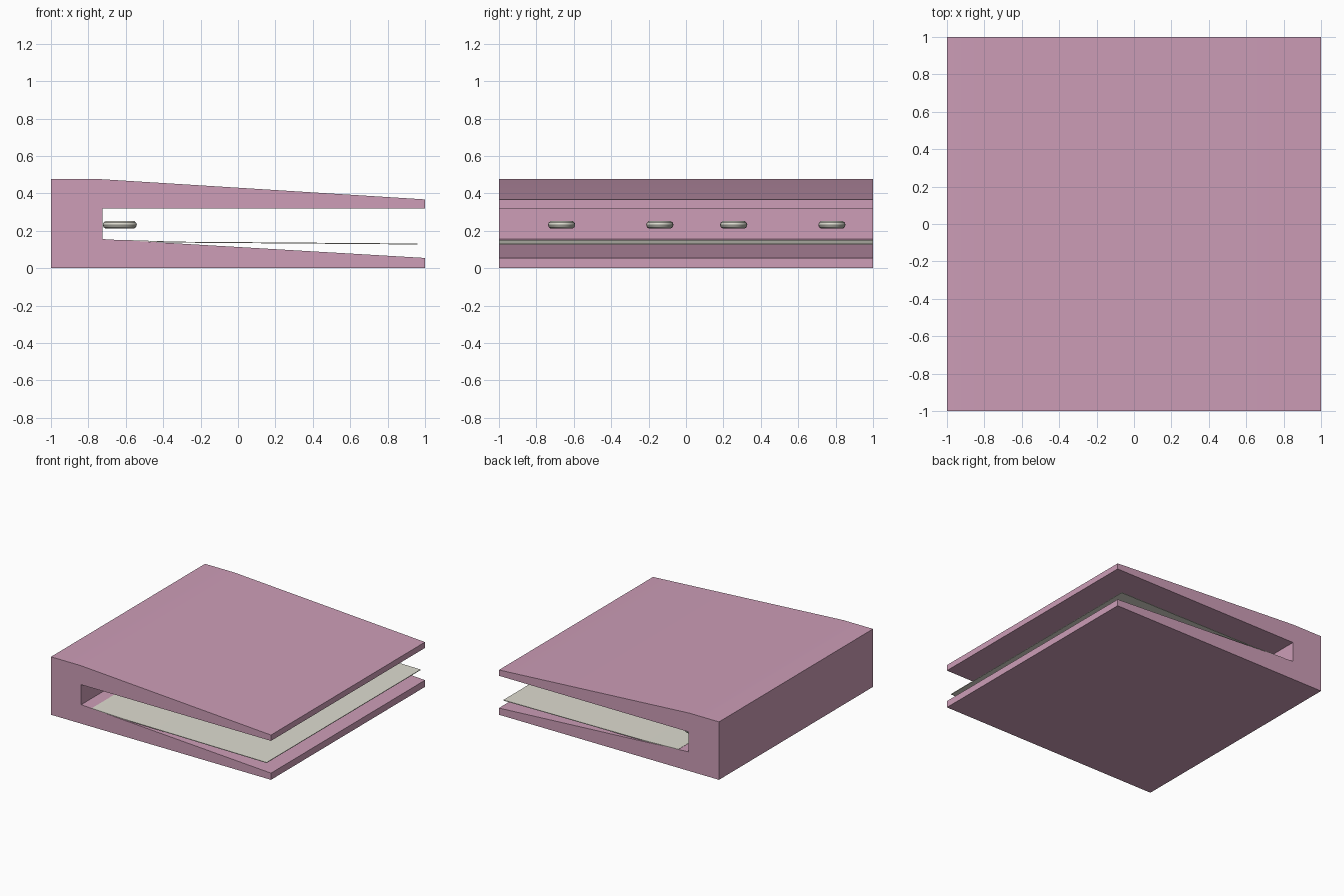
import bpy, bmesh, math

cube = bpy.data.objects.get("Cube")
if cube:
    bpy.data.objects.remove(cube, do_unlink=True)


def material(name, color):
    mat = bpy.data.materials.new(name)
    mat.use_nodes = True
    mat.diffuse_color = color
    bsdf = mat.node_tree.nodes["Principled BSDF"]
    bsdf.inputs["Base Color"].default_value = color
    return mat


def finish(name, bm, mat):
    bmesh.ops.recalc_face_normals(bm, faces=bm.faces)
    mesh = bpy.data.meshes.new(name)
    bm.to_mesh(mesh)
    bm.free()
    mesh.materials.append(mat)
    obj = bpy.data.objects.new(name, mesh)
    bpy.context.collection.objects.link(obj)
    bpy.ops.object.select_all(action="DESELECT")
    obj.select_set(True)
    bpy.context.view_layer.objects.active = obj
    bpy.ops.object.shade_smooth_by_angle(angle=math.radians(30))
    return obj


def extrude_profile(name, points, mat, half_width=1.0):
    """Sweep an x-z outline along y."""
    bm = bmesh.new()
    face = bm.faces.new([bm.verts.new((x, -half_width, z)) for x, z in points])
    swept = bmesh.ops.extrude_face_region(bm, geom=[face])["geom"]
    verts = [v for v in swept if isinstance(v, bmesh.types.BMVert)]
    bmesh.ops.translate(bm, vec=(0, 2 * half_width, 0), verts=verts)
    return finish(name, bm, mat)


def ring(name, center, rx, ry, tube, mat, around=24, sides=10):
    """Flat-lying oval link with a round section."""
    bm = bmesh.new()
    loops = []
    for i in range(around):
        a = math.tau * i / around
        loop = []
        for j in range(sides):
            b = math.tau * j / sides
            out = tube * math.cos(b)
            loop.append(bm.verts.new((center[0] + (rx + out) * math.cos(a),
                                      center[1] + (ry + out) * math.sin(a),
                                      center[2] + tube * math.sin(b))))
        loops.append(loop)
    for i in range(around):
        p, q = loops[i], loops[(i + 1) % around]
        for j in range(sides):
            k = (j + 1) % sides
            bm.faces.new((p[j], q[j], q[k], p[k]))
    return finish(name, bm, mat)


pink = material("dusty pink", (0.61, 0.337, 0.474, 1))
pale = material("pale grey", (0.73, 0.716, 0.631, 1))

# Cover: spine with two tapering boards
extrude_profile("cover", [(-1, 0), (1, 0), (1, 0.055), (-0.725, 0.156),
                          (-0.725, 0.32), (1, 0.32), (1, 0.368),
                          (-0.73, 0.476), (-1, 0.476)], pink)

# Thin page resting on the lower board
top = [(-0.63, 0.152), (-0.33, 0.142), (0.2, 0.138), (0.96, 0.132)]
under = [(x, z - 0.005) for x, z in reversed(top)]
extrude_profile("page", top + under, pale)

# Binder rings along the spine
for n, y in enumerate((-0.665, -0.14, 0.255, 0.78), 1):
    ring(f"binder_ring_{n}", (-0.632, y, 0.232), 0.07, 0.052, 0.021, pale)
